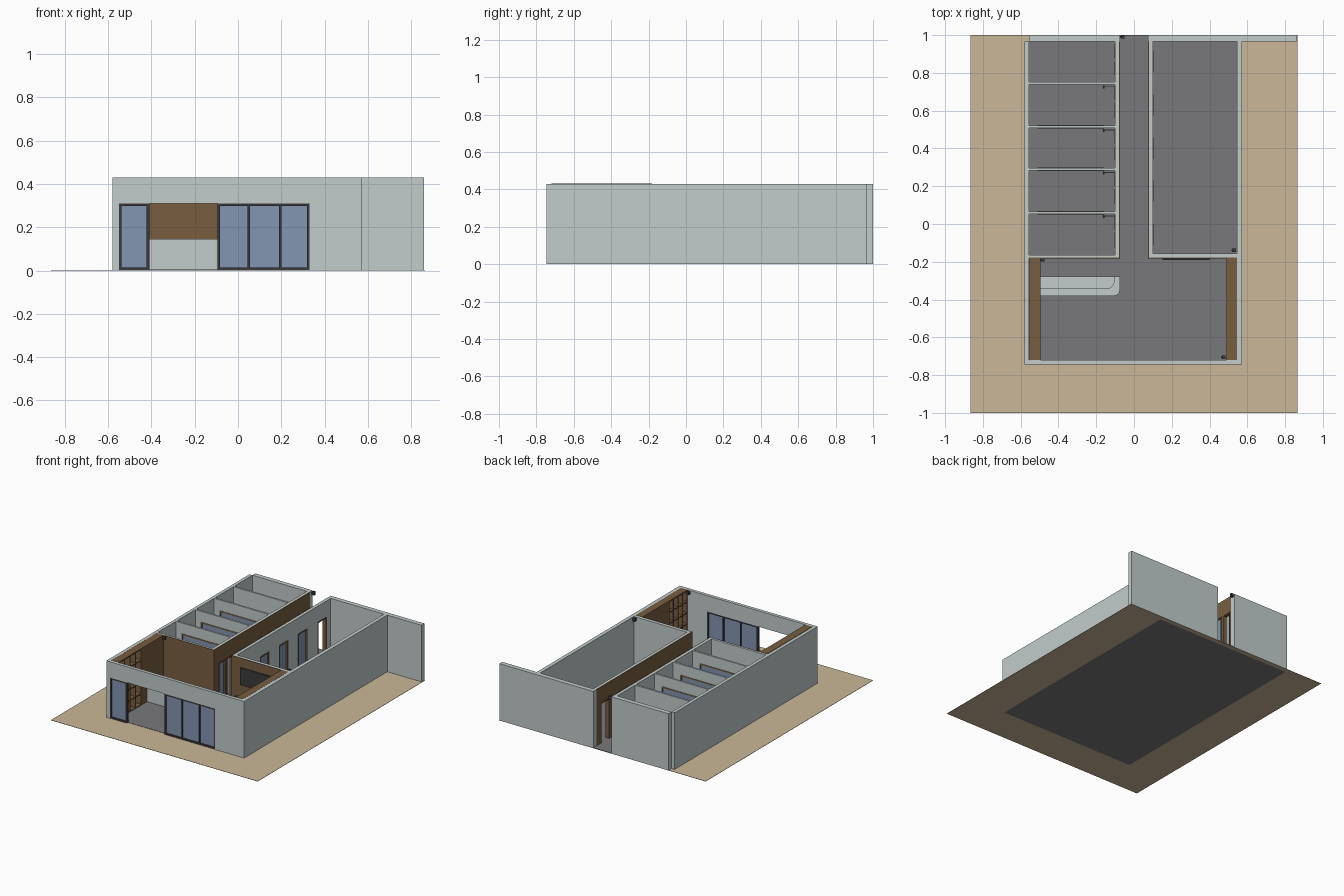
import bpy, bmesh
from mathutils import Vector

if "Cube" in bpy.data.objects:
    bpy.data.objects.remove(bpy.data.objects["Cube"])


def lin(c):
    c /= 255
    return c / 12.92 if c <= 0.04045 else ((c + 0.055) / 1.055) ** 2.4


def mat(name, r, g, b):
    m = bpy.data.materials.new(name)
    m.diffuse_color = (lin(r), lin(g), lin(b), 1)
    m.use_nodes = True
    m.node_tree.nodes["Principled BSDF"].inputs["Base Color"].default_value = m.diffuse_color
    return m


WALL = mat("pale_grey_wall", 194, 204, 204)
SAND = mat("sand_ground", 202, 183, 152)
FLOOR = mat("dark_grey_floor", 121, 119, 123)
WOOD = mat("brown_wood", 120, 94, 64)
GLASS = mat("blue_glass", 130, 150, 178)
DARK = mat("dark_frame", 58, 58, 60)

H = 0.43      # wall height
DH = 0.31     # door and window height
B = 0.002     # underside of the walls


def boxes(name, material, items):
    """One object made of boxes (x0, x1, y0, y1, z0, z1)."""
    bm = bmesh.new()
    for x0, x1, y0, y1, z0, z1 in items:
        r = bmesh.ops.create_cube(bm, size=1)
        for v in r["verts"]:
            v.co = Vector(((x0 + x1) / 2 + v.co.x * (x1 - x0),
                           (y0 + y1) / 2 + v.co.y * (y1 - y0),
                           (z0 + z1) / 2 + v.co.z * (z1 - z0)))
    me = bpy.data.meshes.new(name)
    bm.to_mesh(me)
    bm.free()
    me.materials.append(material)
    ob = bpy.data.objects.new(name, me)
    bpy.context.collection.objects.link(ob)
    return ob


def pierced(a0, a1, b0, b1, along, holes, z0=B, z1=H):
    """Boxes of a wall running a0..a1, thickness b0..b1, with holes (start, end, bottom, top)."""
    out, cur = [], a0
    for s, e, lo, hi in sorted(holes):
        out += [(cur, s, z0, z1), (s, e, hi, z1)]
        if lo > z0:
            out.append((s, e, z0, lo))
        cur = e
    out.append((cur, a1, z0, z1))
    out = [o for o in out if o[1] - o[0] > 1e-5]
    if along == "x":
        return [(s, e, b0, b1, lo, hi) for s, e, lo, hi in out]
    return [(b0, b1, s, e, lo, hi) for s, e, lo, hi in out]


def frame(s, e, b0, b1, along, t=0.01, lo=B, hi=DH, bottom=True):
    """Boxes of a rectangular frame around an opening."""
    parts = [(s, s + t, lo, hi), (e - t, e, lo, hi), (s + t, e - t, hi - t, hi)]
    if bottom:
        parts.append((s + t, e - t, lo, lo + t))
    if along == "x":
        return [(p, q, b0, b1, l, h) for p, q, l, h in parts]
    return [(b0, b1, p, q, l, h) for p, q, l, h in parts]


# Ground around the floor, and floor
boxes("ground", SAND, [(-0.865, -0.57, -1, 1, 0, 0.002), (0.57, 0.865, -1, 1, 0, 0.002),
                       (-0.57, 0.57, -1, -0.73, 0, 0.002), (-0.57, 0.57, 0.965, 1, 0, 0.002)])
boxes("floor", FLOOR, [(-0.57, 0.57, -0.73, 0.965, 0, 0.004),
                       (-0.075, 0.075, 0.965, 1, 0.002, 0.004)])

# Outer walls
boxes("left_wall", WALL, [(-0.58, -0.555, -0.745, 0.965, B, H)])
boxes("right_wall", WALL, [(0.545, 0.573, -0.745, 0.965, B, H)])
boxes("back_wall", WALL, [(-0.555, -0.075, 0.965, 1, B, H), (0.075, 0.86, 0.965, 1, B, H)])
boxes("front_wall", WALL, pierced(-0.555, 0.545, -0.745, -0.72, "x", [(-0.55, 0.33, 0, DH)]))

# Glazed shop front either side of the open entrance
front_frame, front_glass = [], []
for edges in ((-0.55, -0.41), (-0.095, 0.05, 0.195, 0.33)):
    front_frame += frame(edges[0], edges[-1], -0.743, -0.722, "x", 0.012)
    front_frame += [(x - 0.005, x + 0.005, -0.743, -0.722, 0.012, 0.3) for x in edges[1:-1]]
    front_glass.append((edges[0] + 0.01, edges[-1] - 0.01, -0.736, -0.730, 0.01, 0.302))
boxes("front_window_frame", DARK, front_frame)
boxes("front_window_glass", GLASS, front_glass)

# Partitions between the left rooms, three of them glazed
T = 0.007
part_y = [-0.17, 0.06, 0.29, 0.515, 0.745]
part, part_frame, part_glass = [], [], []
for y in part_y:
    glazed = y in part_y[1:4]
    holes = [(-0.51, -0.16, 0, 0.35)] if glazed else []
    part += pierced(-0.555, -0.1, y - T, y + T, "x", holes)
    if glazed:
        part_frame += frame(-0.51, -0.16, y - T - 0.002, y + T + 0.002, "x", hi=0.35)
        part_glass.append((-0.502, -0.168, y - 0.003, y + 0.003, 0.01, 0.342))
boxes("room_partitions", WALL, part)
boxes("partition_frames", WOOD, part_frame)
boxes("partition_glass", GLASS, part_glass)

# Left corridor wall: an open door and a glass panel for each room
holes, frames, panes, leaves = [], [], [], []
tops = part_y[1:] + [0.965]
for lo, hi in zip(part_y, tops):
    door = (hi - 0.088, hi - 0.015)
    pane = (lo + 0.045, hi - 0.105)
    holes += [door + (0, DH), pane + (0, DH)]
    frames += frame(*door, -0.102, -0.073, "y", 0.008, bottom=False)
    frames += frame(*pane, -0.102, -0.073, "y", 0.008)
    panes.append((-0.09, -0.084, pane[0] + 0.006, pane[1] - 0.006, 0.008, 0.304))
    if hi < 0.9:
        leaves.append((-0.167, -0.102, hi - 0.02, hi - 0.016, 0.006, 0.302))
boxes("left_corridor_wall", WALL, pierced(-0.177, 0.965, -0.1, -0.08, "y", holes))
boxes("left_corridor_cladding", WOOD, pierced(-0.177, 0.965, -0.08, -0.075, "y", holes))
boxes("left_door_frames", WOOD, frames)
boxes("left_corridor_glass", GLASS, panes)
boxes("open_door_leaves", GLASS, leaves)
boxes("door_handles", DARK, [(l[0] + 0.004, l[0] + 0.01, l[2] - 0.008, l[3] + 0.003, 0.12, 0.16)
                             for l in leaves])

# Right corridor wall: glass panels and one open door at the back
centres = [-0.055, 0.175, 0.4, 0.63, 0.86]
spans = [(c - 0.055, c + 0.055) for c in centres]
holes = [s + (0, DH) for s in spans]
boxes("right_corridor_wall", WALL, pierced(-0.177, 0.965, 0.08, 0.1, "y", holes))
boxes("right_corridor_cladding", WOOD, pierced(-0.177, 0.965, 0.075, 0.08, "y", holes))
boxes("right_door_frames", WOOD, [b for i, s in enumerate(spans)
                                  for b in frame(*s, 0.073, 0.102, "y", 0.009, bottom=i < 4)])
boxes("right_corridor_glass", GLASS, [(0.085, 0.091, s[0] + 0.007, s[1] - 0.007, 0.008, 0.303)
                                      for s in spans[:4]])

# Lobby back walls with wood cladding
boxes("right_room_wall", WALL, [(0.1, 0.545, -0.177, -0.155, B, H)])
boxes("lobby_cladding", WOOD, [(-0.555, -0.075, -0.182, -0.177, B, H),
                               (0.075, 0.545, -0.182, -0.177, B, H)])
boxes("wall_screen", DARK, [(0.15, 0.4, -0.19, -0.182, 0.23, 0.36)])


# Bookcases on both lobby sides: open grid at the front, closed cupboard behind
def bookcase(name, back, face, y_open):
    x0, x1 = min(back, face), max(back, face)
    step = 0.01 if face > back else -0.01
    y0, y1 = -0.719, -0.182
    items = [(x0, x1, y_open, y1, B, H + 0.001),
             (min(back, back + step), max(back, back + step), y0, y_open, B, H)]
    for i in range(6):
        z = B + i * (H - 0.009) / 5
        items.append((x0, x1, y0, y_open, z, z + 0.008))
    n = 4
    for i in range(n):
        y = y0 + i * (y_open - y0) / n
        items.append((x0, x1, y, y + 0.008, B, H))
    boxes(name, WOOD, items)


bookcase("left_bookcase", -0.553, -0.495, -0.45)
bookcase("right_bookcase", 0.545, 0.49, -0.5)


# Reception counter: raised outer ledge with a rounded corner, lower desk inside
def prism(name, material, outline, z0, z1):
    bm = bmesh.new()
    f = bm.faces.new([bm.verts.new((x, y, z0)) for x, y in outline])
    r = bmesh.ops.extrude_face_region(bm, geom=[f])
    for v in r["geom"]:
        if isinstance(v, bmesh.types.BMVert):
            v.co.z = z1
    bmesh.ops.recalc_face_normals(bm, faces=bm.faces)
    me = bpy.data.meshes.new(name)
    bm.to_mesh(me)
    bm.free()
    me.materials.append(material)
    bpy.context.collection.objects.link(bpy.data.objects.new(name, me))


def corner(x, y, r):
    """Points round a right-hand front corner whose sharp point is x, y."""
    dirs = ((0, -1), (0.383, -0.924), (0.707, -0.707), (0.924, -0.383), (1, 0))
    return [(x - r + r * c, y + r + r * s) for c, s in dirs]


outer, inner = corner(-0.075, -0.38, 0.03), corner(-0.105, -0.342, 0.04)
prism("counter_ledge", WALL, [(-0.495, -0.38)] + outer + [(-0.075, -0.278), (-0.105, -0.278)]
      + inner[::-1] + [(-0.495, -0.342)], B, 0.145)
prism("counter_desk", WALL, [(-0.495, -0.342)] + inner + [(-0.105, -0.278), (-0.495, -0.278)],
      B, 0.11)

# Small security cameras near the wall tops
for i, (x, y) in enumerate([(-0.06, 0.99), (0.53, -0.14), (-0.483, -0.19), (0.475, -0.705)]):
    boxes("security_camera_%d" % (i + 1), DARK,
          [(x - 0.01, x + 0.01, y - 0.009, y + 0.009, 0.405, 0.43),
           (x - 0.015, x + 0.004, y - 0.004, y + 0.004, 0.412, 0.422)])
